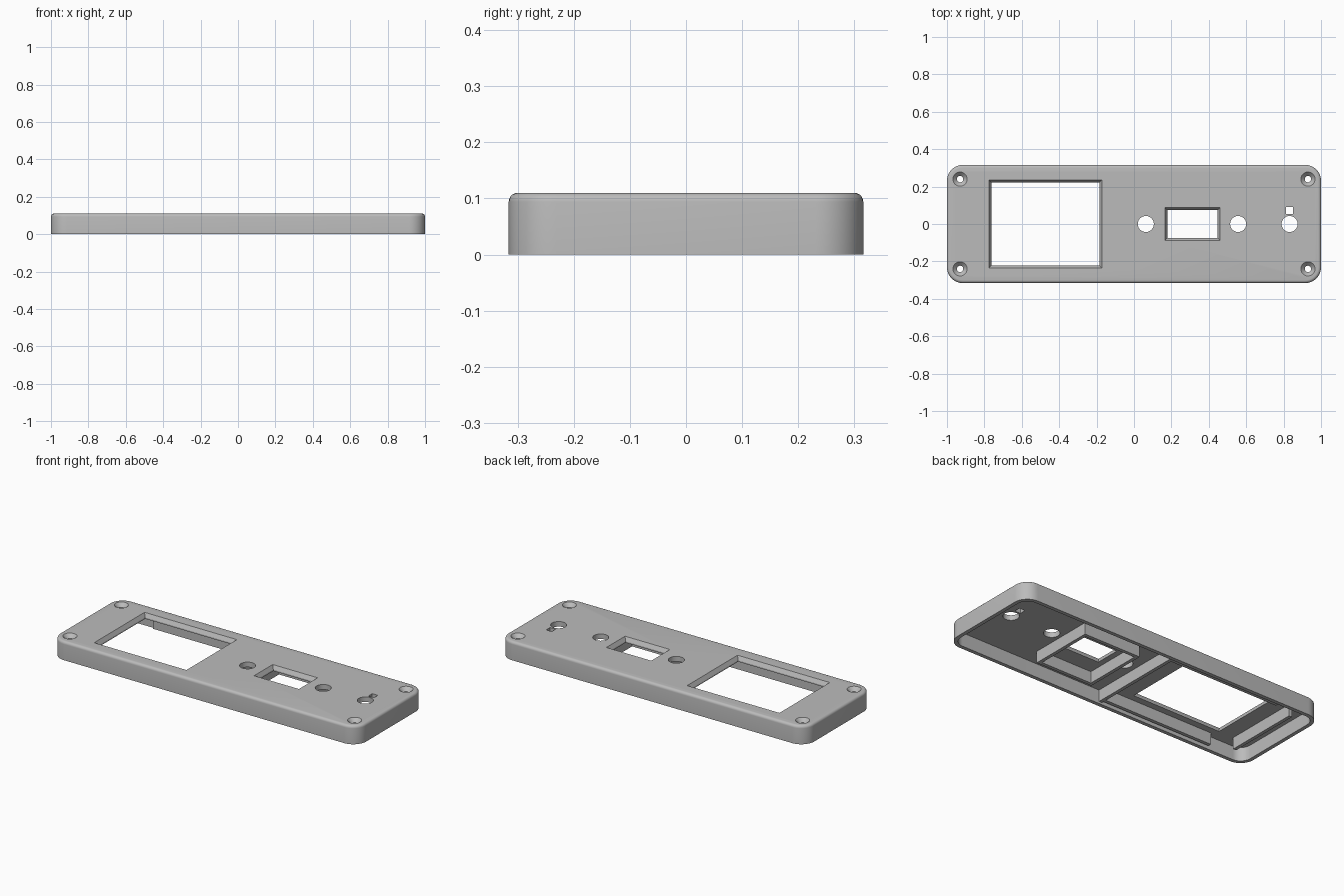
import bpy, bmesh, math

if "Cube" in bpy.data.objects:
    bpy.data.objects.remove(bpy.data.objects["Cube"])

grey = bpy.data.materials.new("light_grey_plastic")
grey.diffuse_color = (0.5, 0.5, 0.5, 1)
grey.use_nodes = True
grey.node_tree.nodes["Principled BSDF"].inputs["Base Color"].default_value = grey.diffuse_color

H, PLATE = 0.11, 0.08          # overall height, underside of the top plate
HX, HY, R = 1.0, 0.316, 0.085  # outer half sizes and corner radius
WALL = 0.022


def make_object(name, bm):
    bmesh.ops.recalc_face_normals(bm, faces=bm.faces[:])
    mesh = bpy.data.meshes.new(name)
    bm.to_mesh(mesh)
    bm.free()
    mesh.materials.append(grey)
    obj = bpy.data.objects.new(name, mesh)
    bpy.context.collection.objects.link(obj)
    return obj


def rounded(inset, z, seg=10):
    """Rounded rectangle outline, pulled in by inset."""
    pts, r = [], R - inset
    for k, (sx, sy) in enumerate([(1, 1), (-1, 1), (-1, -1), (1, -1)]):
        for i in range(seg + 1):
            a = math.pi / 2 * (k + i / seg)
            pts.append((sx * (HX - R) + r * math.cos(a),
                        sy * (HY - R) + r * math.sin(a), z))
    return pts


def rect(x0, x1, y0, y1, z):
    return [(x0, y0, z), (x1, y0, z), (x1, y1, z), (x0, y1, z)]


def circle(x, y, r, z, n=32):
    return [(x + r * math.cos(2 * math.pi * i / n),
             y + r * math.sin(2 * math.pi * i / n), z) for i in range(n)]


def loft(bm, rings):
    """Closed solid through a list of outlines."""
    vs = [[bm.verts.new(p) for p in ring] for ring in rings]
    n = len(vs[0])
    for a, b in zip(vs, vs[1:]):
        for i in range(n):
            j = (i + 1) % n
            bm.faces.new((a[i], a[j], b[j], b[i]))
    bm.faces.new(vs[0][::-1])
    bm.faces.new(vs[-1])


# Hollow cover: outside wall, rounded top edge, then the inside cavity
F = 0.016
rings = [rounded(WALL, PLATE), rounded(WALL, 0), rounded(0, 0)]
for i in range(6):
    a = math.pi / 2 * i / 5
    rings.append(rounded(F * (1 - math.cos(a)), H - F + F * math.sin(a)))
bm = bmesh.new()
loft(bm, rings)
cover = make_object("cover", bm)

# Openings cut through the plate
bm = bmesh.new()
LOW, HIGH, C = 0.05, 0.15, 0.013
for x0, x1, y in [(-0.775, -0.172, 0.235), (0.166, 0.459, 0.087)]:  # bevelled windows
    inner = (x0 + C, x1 - C, -y + C, y - C)
    outer = (x0, x1, -y, y)
    loft(bm, [rect(*inner, LOW), rect(*inner, 0.088), rect(*outer, H), rect(*outer, HIGH)])
for x in (0.063, 0.557, 0.832):                                     # round holes
    loft(bm, [circle(x, 0, 0.043, LOW), circle(x, 0, 0.043, HIGH)])
loft(bm, [rect(0.814, 0.851, 0.053, 0.09, z) for z in (LOW, HIGH)])  # small square hole
for x in (-0.93, 0.93):                                             # countersunk screw holes
    for y in (-0.24, 0.24):
        loft(bm, [circle(x, y, 0.017, LOW), circle(x, y, 0.017, 0.088),
                  circle(x, y, 0.038, H), circle(x, y, 0.038, HIGH)])
cutter = make_object("opening_cutter", bm)
cutter.hide_render = True

mod = cover.modifiers.new("openings", 'BOOLEAN')
mod.operation, mod.solver, mod.object = 'DIFFERENCE', 'EXACT', cutter
bpy.context.view_layer.objects.active = cover
cover.select_set(True)
bpy.ops.object.modifier_apply(modifier=mod.name)
bpy.data.objects.remove(cutter)
bpy.ops.object.shade_smooth_by_angle(angle=math.radians(30))


# Ribs under the plate
def rib(name, x0, x1, y0, y1, z0=0.012):
    b = bmesh.new()
    loft(b, [rect(x0, x1, y0, y1, z0), rect(x0, x1, y0, y1, PLATE + 0.001)])
    return make_object(name, b)


T = 0.02
rib("cross_rib", -0.03, -0.01, -0.297, 0.297)
rib("end_rib", -0.88, -0.86, -0.225, 0.225)
for side, s in (("front", -1), ("back", 1)):
    ya, yb = sorted((s * 0.262, s * 0.282))
    rib(side + "_display_rib", -0.74, -0.03, ya, yb)
    ya, yb = sorted((s * 0.175, s * 0.195))
    rib(side + "_switch_rib", 0.125, 0.495, ya, yb)
rib("left_switch_rib", 0.125, 0.125 + T, -0.175, 0.175)
rib("right_switch_rib", 0.495 - T, 0.495, -0.175, 0.175)
